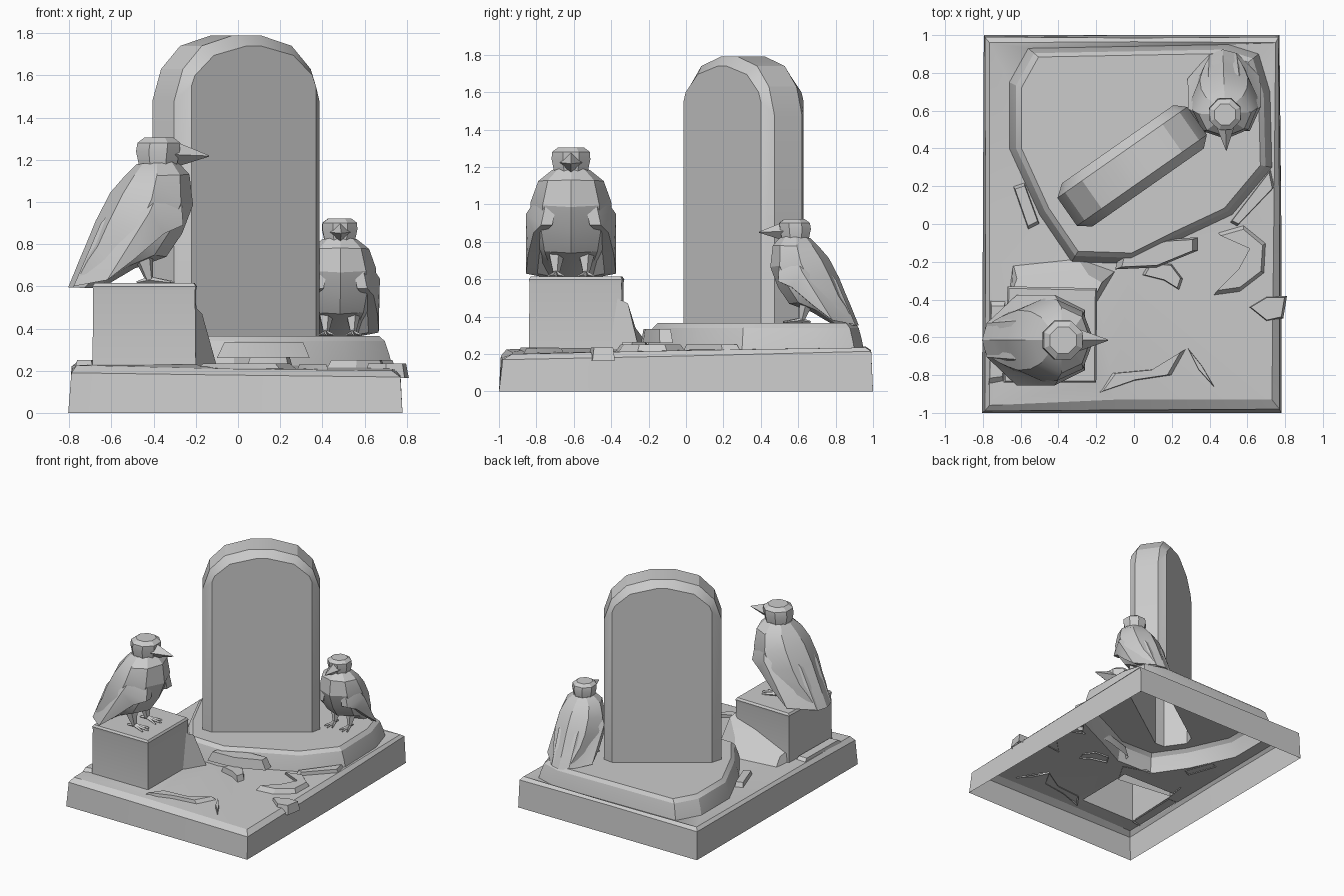
import bpy, bmesh
from math import cos, sin, pi, radians
from mathutils import Vector, Matrix

if "Cube" in bpy.data.objects:
    bpy.data.objects.remove(bpy.data.objects["Cube"])

I4 = Matrix.Identity(4)


def finish(name, bm, mat=I4):
    bmesh.ops.recalc_face_normals(bm, faces=bm.faces)
    bmesh.ops.transform(bm, matrix=mat, verts=bm.verts)
    me = bpy.data.meshes.new(name)
    bm.to_mesh(me)
    bm.free()
    ob = bpy.data.objects.new(name, me)
    bpy.context.collection.objects.link(ob)
    bpy.context.view_layer.objects.active = ob
    bpy.ops.object.select_all(action='DESELECT')
    ob.select_set(True)
    bpy.ops.object.shade_smooth_by_angle(angle=radians(25))
    return ob


def loft(rings, cap0=True, cap1=True, bm=None):
    """Skin equal-length closed loops, optionally capping the ends."""
    bm = bm or bmesh.new()
    vs = [[bm.verts.new(p) for p in r] for r in rings]
    for a, b in zip(vs, vs[1:]):
        for i in range(len(a)):
            j = (i + 1) % len(a)
            bm.faces.new((a[i], a[j], b[j], b[i]))
    if cap0:
        bm.faces.new(vs[0][::-1])
    if cap1:
        bm.faces.new(vs[-1])
    return bm, vs


def fill_with_holes(bm, loop, holes):
    """Cover a loop of verts while leaving the given outlines open."""
    edges = [bm.edges.get((loop[i - 1], loop[i])) for i in range(len(loop))]
    for h in holes:
        hv = [bm.verts.new(p) for p in h]
        edges += [bm.edges.new((hv[i - 1], hv[i])) for i in range(len(hv))]
    bmesh.ops.triangle_fill(bm, edges=edges, use_beauty=True, normal=(0, 0, 1))


def scaled(pts, s, z, c):
    return [(c[0] + (x - c[0]) * s, c[1] + (y - c[1]) * s, z) for x, y in pts]


def tube(p, q, r0, r1, n=4, bm=None):
    p, q = Vector(p), Vector(q)
    rot = (q - p).to_track_quat('Z', 'Y')
    rings = [[c + rot @ Vector((r * cos(2 * pi * i / n), r * sin(2 * pi * i / n), 0))
              for i in range(n)] for c, r in ((p, r0), (q, r1))]
    return loft(rings, bm=bm)[0]


# Outlines shared between neighbouring parts
plinth_out = [(-.56, .93), (.5, .95), (.66, .9), (.72, .7), (.73, .3), (.52, .05), (.2, -.1),
              (-.02, -.21), (-.33, -.2), (-.5, .05), (-.66, .4), (-.66, .75)]
pc = (.05, .42)
block_out = [(-.69, -.84), (-.2, -.84), (-.195, -.34), (-.67, -.33)]
bc = (-.44, -.6)
stone_mat = Matrix.Translation((-.01, .305, 0)) @ Matrix.Rotation(radians(35), 4, 'Z')
stone_foot = [stone_mat @ Vector((x, y, .365)) for x, y in
              ((-.355, -.14), (.365, -.14), (.42, -.09), (.42, .09),
               (.365, .14), (-.355, .14), (-.42, .09), (-.42, -.09))]

# Base slab: hollow underneath, worn top edge
bottom = [(-.805, -1, 0), (-.1, -1, 0), (.78, -1, 0), (.78, 0, 0),
          (.77, 1, 0), (0, 1, 0), (-.795, 1, 0), (-.8, 0, 0)]
edge = [(-.79, -.99, .19), (-.1, -.985, .18), (.77, -.98, .17), (.77, 0, .19),
        (.765, .99, .215), (0, .985, .22), (-.79, .99, .22), (-.785, 0, .21)]
lip = [(-.765, -.96, .225), (-.1, -.93, .21), (.73, -.93, .2), (.74, 0, .22),
       (.75, .96, .235), (0, .965, .235), (-.765, .96, .24), (-.765, 0, .23)]
bm, vs = loft([bottom, edge, lip], False, False)
fill_with_holes(bm, vs[-1], [scaled(plinth_out, 1, .225, pc), scaled(block_out, 1, .23, bc)])
finish("base_slab", bm)

# Rounded plinth under the standing stone
bm, vs = loft([scaled(plinth_out, s, z, pc) for s, z in
               ((1, .225), (.98, .28), (.95, .34), (.91, .365))], False, False)
fill_with_holes(bm, vs[-1], [stone_foot])
finish("plinth", bm)

# Standing stone with arched, chamfered top
full = [(.42, .365), (.42, 1.48), (.37, 1.63), (.26, 1.74), (.08, 1.79)]
inset = [(.36, .365), (.36, 1.55), (.34, 1.6), (.23, 1.695), (.04, 1.74)]
rings = [[(x + dx, y, z) for x, z in pr] + [(dx - x, y, z) for x, z in pr[::-1]]
         for pr, y, dx in ((inset, -.14, .005), (full, -.09, 0), (full, .09, 0), (inset, .14, .005))]
bm, vs = loft(rings)
low = [f for f in bm.faces if all(v.co.z < .4 for v in f.verts)]
bmesh.ops.delete(bm, geom=low, context='FACES')
finish("standing_stone", bm, stone_mat)

# Perch block with broken buttress behind it
bm, vs = loft([scaled(block_out, s, z, bc) for s, z in
               ((1, .23), (.985, .58), (1, .6), (.96, .615))], False, True)
finish("perch_block", bm)
finish("block_buttress", loft([
    [(-.66, -.36, .22), (-.2, -.42, .22), (-.1, -.25, .22), (-.3, -.18, .22), (-.64, -.21, .22)],
    [(-.65, -.37, .32), (-.2, -.37, .50), (-.17, -.31, .47), (-.24, -.27, .34), (-.62, -.29, .28)]],
    False)[0])


# Flat broken stones lying on the ground
def flat_stone(name, pts, z0, z1, s=.85):
    c = [sum(p[k] for p in pts) / len(pts) for k in (0, 1)]
    finish(name, loft([scaled(pts, 1, z0, c), scaled(pts, s, z1, c)], False)[0])


stones = [
    ([(-.1, -.24), (.12, -.23), (.34, -.14), (.34, -.07), (.18, -.08), (-.08, -.16)], .26, .335),
    ([(.04, -.27), (.16, -.3), (.24, -.35), (.26, -.29), (.2, -.21), (.08, -.2)], .21, .265),
    ([(.44, -.04), (.58, 0), (.7, -.1), (.69, -.26), (.56, -.36), (.42, -.38), (.55, -.25),
      (.62, -.12)], .21, .25),
    ([(.6, -.44), (.7, -.52), (.79, -.5), (.81, -.38), (.7, -.38)], .165, .235),
    ([(-.2, -.9), (0, -.83), (.2, -.8), (.28, -.66), (.1, -.77), (-.12, -.79)], .205, .235),
    ([(.28, -.65), (.36, -.75), (.43, -.87), (.34, -.77)], .2, .23),
    ([(-.77, -.85), (-.69, -.84), (-.68, -.4), (-.76, -.4)], .22, .25),
    ([(.5, .0), (.54, -.02), (.75, .2), (.73, .3)], .2, .25),
    ([(-.64, .2), (-.56, -.03), (-.5, 0), (-.58, .22)], .22, .26)]
for i, (pts, z0, z1) in enumerate(stones):
    flat_stone(f"broken_stone_{i + 1}", pts, z0, z1)


# Perched bird, facing local +x with its feet at the origin
def bird(prefix, mat):
    # back point, front point and half width of each body section
    sections = [((-.03, .57), (.165, .58), .1), ((-.09, .51), (.22, .52), .175),
                ((-.155, .435), (.237, .376), .215), ((-.225, .3), (.185, .24), .225),
                ((-.27, .19), (.11, .13), .2), ((-.3, .12), (-.04, .075), .17),
                ((-.355, -.015), (-.2, -.02), .11)]
    rings = []
    for (bx, bz), (fx, fz), w in sections:
        mid, half = Vector(((bx + fx) / 2, 0, (bz + fz) / 2)), Vector(((fx - bx) / 2, 0, (fz - bz) / 2))
        rings.append([mid + half * cos(i * pi / 4) + Vector((0, w * sin(i * pi / 4), 0))
                      for i in range(8)])
    finish(prefix + "_body", loft(rings)[0], mat)

    # Head and beak
    head = [[(cx + r * cos(a * pi / 4 + pi / 8), r * sin(a * pi / 4 + pi / 8), z) for a in range(8)]
            for cx, r, z in ((.07, .095, .555), (.07, .112, .63), (.075, .11, .67), (.075, .075, .695))]
    finish(prefix + "_head", loft(head)[0], mat)
    finish(prefix + "_beak", tube((.14, 0, .615), (.313, 0, .608), .065, .003), mat)

    # Folded wings, legs and toes on both sides
    outline = [(.1, .13, .5), (.18, .13, .42), (.19, .16, .28), (.1, .2, .24), (-.04, .23, .12),
               (-.17, .24, .02), (-.33, .09, -.01), (-.2, .1, .29), (-.06, .11, .45)]
    for side, s in (("left", 1), ("right", -1)):
        bm = bmesh.new()
        outer = [bm.verts.new((x, s * y, z)) for x, y, z in outline]
        inner = [bm.verts.new((x, s * (y - .06), z)) for x, y, z in outline]
        hub = bm.verts.new((.03, s * .24, .34))
        for i in range(len(outer)):
            bm.faces.new((outer[i - 1], outer[i], hub))
            bm.faces.new((outer[i], outer[i - 1], inner[i - 1], inner[i]))
        bm.faces.new(inner)
        finish(f"{prefix}_{side}_wing", bm, mat)

        ankle = (.03, s * .08, .02)
        bm = tube((.0, s * .08, .14), ankle, .05, .018, 5)
        for dx, dy in ((.1, .04), (.12, 0), (.1, -.04), (-.06, 0)):
            tube(ankle, (.03 + dx, s * (.08 + dy), .008), .017, .006, 4, bm)
        finish(f"{prefix}_{side}_leg", bm, mat)


bird("large_bird", Matrix.Translation((-.45, -.615, .61)))
bird("small_bird", Matrix.Translation((.48, .64, .365)) @ Matrix.Rotation(radians(-88), 4, 'Z')
     @ Matrix.Scale(.8, 4))
